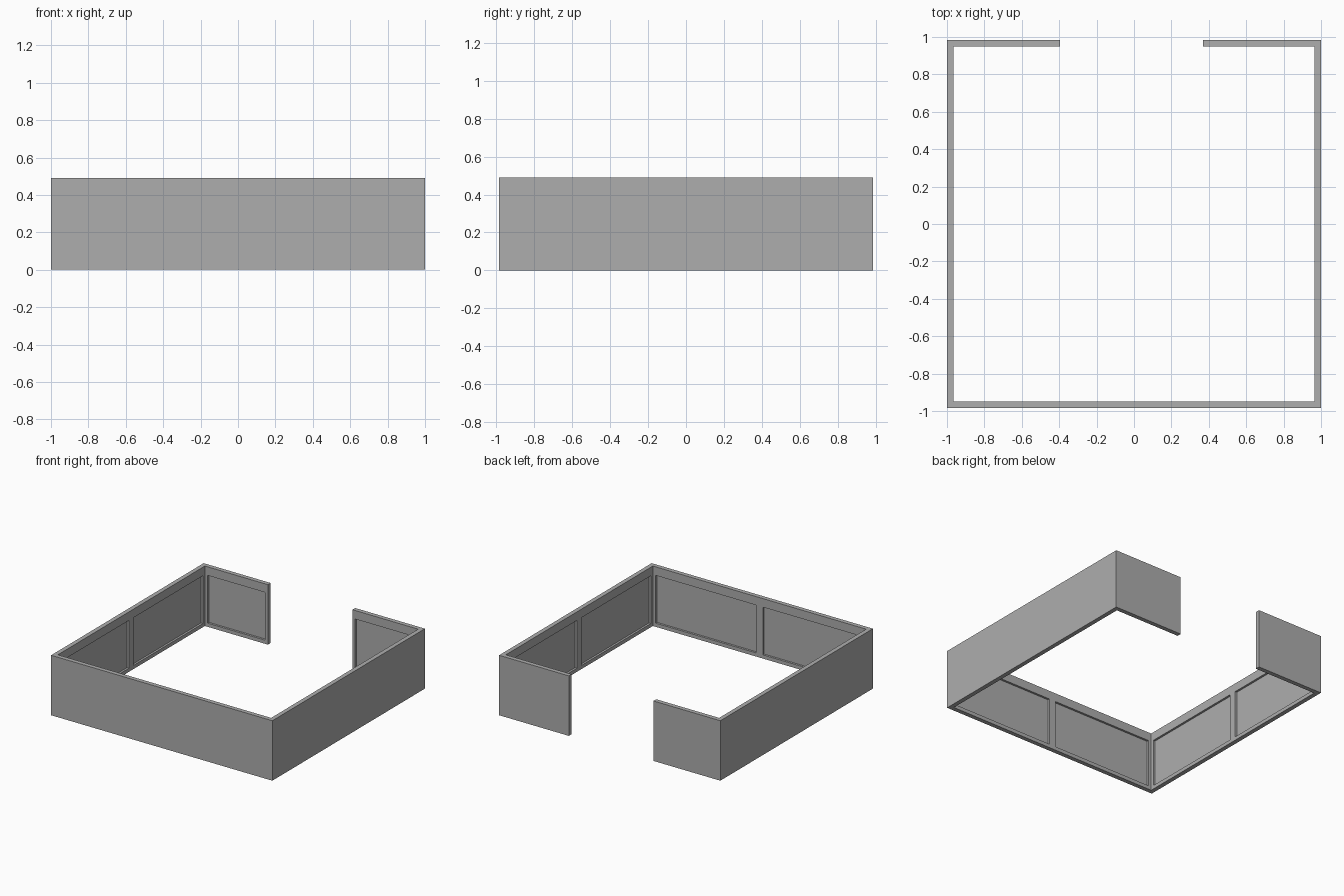
import bpy
import bmesh

if "Cube" in bpy.data.objects:
    bpy.data.objects.remove(bpy.data.objects["Cube"], do_unlink=True)

# Overall sizes
X, Y, H = 1.0, 0.985, 0.49            # outer half sizes and height
T = 0.036                             # wall thickness
GAP_R, GAP_L = -0.395, 0.37           # opening in the back wall
DEPTH = 0.017                         # panel recess depth
FRAME, MULLION = 0.025, 0.03          # frame edge and half centre post
Z0, Z1 = 0.03, 0.42                   # panel bottom and top
IX, IY = X - T, Y - T

grey = bpy.data.materials.new("wall_grey")
grey.use_nodes = True
colour = (0.42, 0.42, 0.42, 1)
grey.diffuse_color = colour
grey.node_tree.nodes["Principled BSDF"].inputs["Base Color"].default_value = colour


def make_object(name, bm):
    bmesh.ops.recalc_face_normals(bm, faces=bm.faces)
    mesh = bpy.data.meshes.new(name)
    bm.to_mesh(mesh)
    bm.free()
    mesh.materials.append(grey)
    obj = bpy.data.objects.new(name, mesh)
    bpy.context.collection.objects.link(obj)
    return obj


def add_prism(bm, outline, z0, z1):
    face = bm.faces.new([bm.verts.new((x, y, z0)) for x, y in outline])
    result = bmesh.ops.extrude_face_region(bm, geom=[face])
    for v in result["geom"]:
        if isinstance(v, bmesh.types.BMVert):
            v.co.z = z1


def add_cut(bm, x0, x1, y0, y1):
    add_prism(bm, [(x0, y0), (x1, y0), (x1, y1), (x0, y1)], Z0, Z1)


# Enclosure wall: one continuous run, open at the back
bm = bmesh.new()
add_prism(bm, [(GAP_R, Y), (-X, Y), (-X, -Y), (X, -Y), (X, Y), (GAP_L, Y),
               (GAP_L, IY), (IX, IY), (IX, -IY), (-IX, -IY), (-IX, IY), (GAP_R, IY)], 0, H)
wall = make_object("enclosure_wall", bm)

# Recessed panels on the inner faces
bm = bmesh.new()
CLEAR = 0.01
for s in (-1, 1):
    # Front wall panels
    xs = sorted((s * MULLION, s * (IX - FRAME)))
    add_cut(bm, *xs, -IY - DEPTH, -IY + CLEAR)
    # Side wall panels
    ys = sorted((s * MULLION, s * (IY - FRAME)))
    for side in (-1, 1):
        add_cut(bm, *sorted((side * (IX - CLEAR), side * (IX + DEPTH))), *ys)
# Back wall panels
add_cut(bm, -IX + FRAME, GAP_R - FRAME, IY - CLEAR, IY + DEPTH)
add_cut(bm, GAP_L + FRAME, IX - FRAME, IY - CLEAR, IY + DEPTH)
cutter = make_object("panel_cutter", bm)
cutter.hide_render = True

cut = wall.modifiers.new("panels", "BOOLEAN")
cut.operation = "DIFFERENCE"
cut.solver = "EXACT"
cut.object = cutter
bpy.context.view_layer.objects.active = wall
wall.select_set(True)
bpy.ops.object.modifier_apply(modifier=cut.name)
bpy.data.objects.remove(cutter, do_unlink=True)
